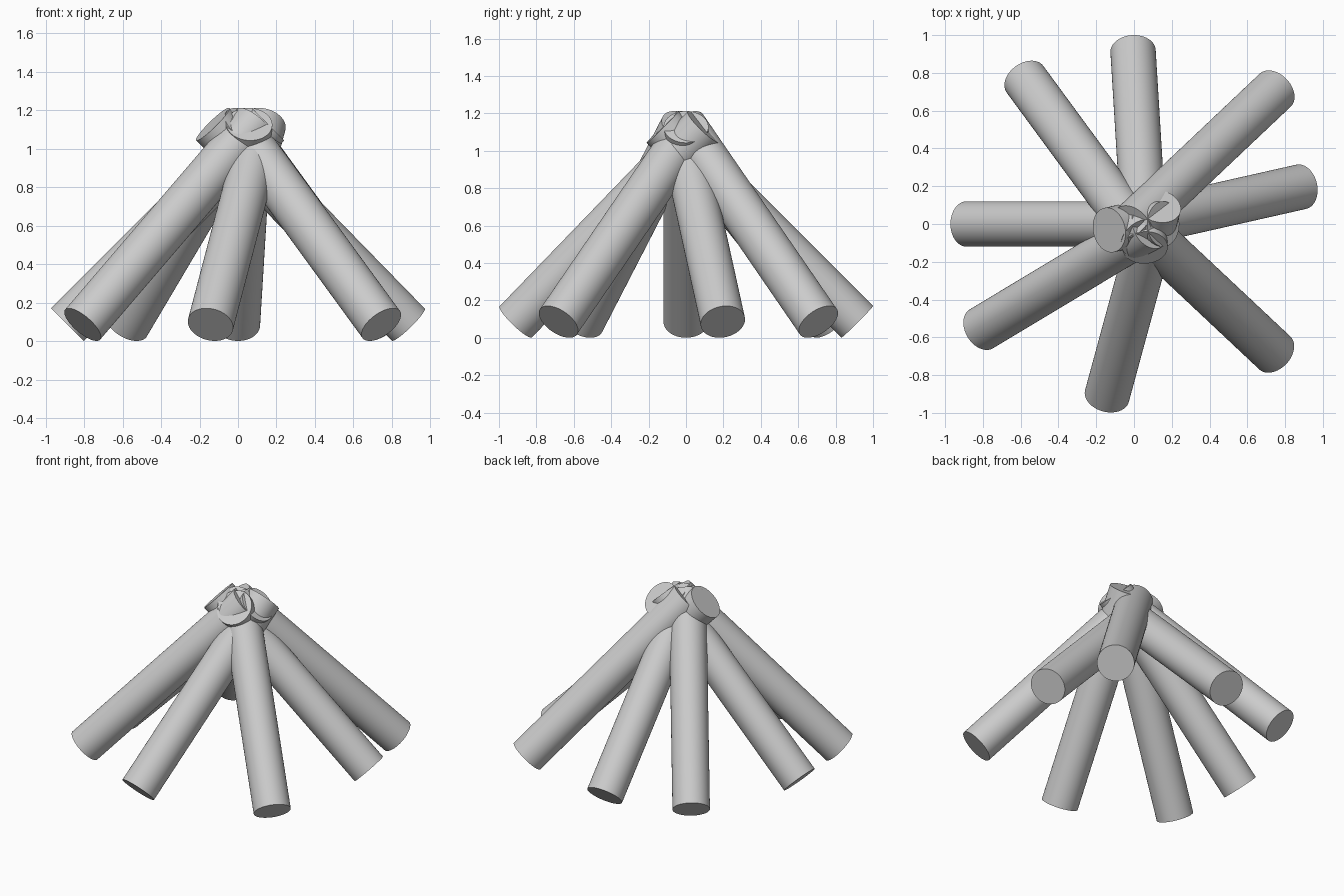
import bpy
from math import radians, cos, sin
from mathutils import Vector

if "Cube" in bpy.data.objects:
    bpy.data.objects.remove(bpy.data.objects["Cube"])

R = 0.12       # log radius
RUN = 1.042    # horizontal travel of each log
RISE = 1.042   # vertical travel of each log
FOOT_Z = 0.086 # height of the lower end centre

# foot centre x, y and the compass heading the log leans towards
LOGS = [
    (-0.887, 0.000, 0.0),      # left
    (-0.808, -0.555, 31.0),    # front left
    (-0.143, -0.910, 74.8),    # front
    (0.745, -0.682, 136.8),    # front right
    (0.885, 0.197, 192.7),     # right
    (0.747, 0.708, 223.4),     # back right
    (-0.005, 0.915, 273.5),    # back
    (-0.577, 0.766, 306.3),    # back left
]


def add_log(i, x, y, heading):
    a = radians(heading)
    foot = Vector((x, y, FOOT_Z))
    axis = Vector((RUN * cos(a), RUN * sin(a), RISE))
    bpy.ops.mesh.primitive_cylinder_add(
        vertices=64, radius=R, depth=axis.length, location=foot + axis / 2,
        rotation=axis.to_track_quat('Z', 'Y').to_euler())
    log = bpy.context.object
    log.name = f"log_{i}"
    bpy.ops.object.shade_smooth_by_angle(angle=radians(30))


# Ring of logs leaning together into a campfire stack
for i, (x, y, heading) in enumerate(LOGS, 1):
    add_log(i, x, y, heading)
